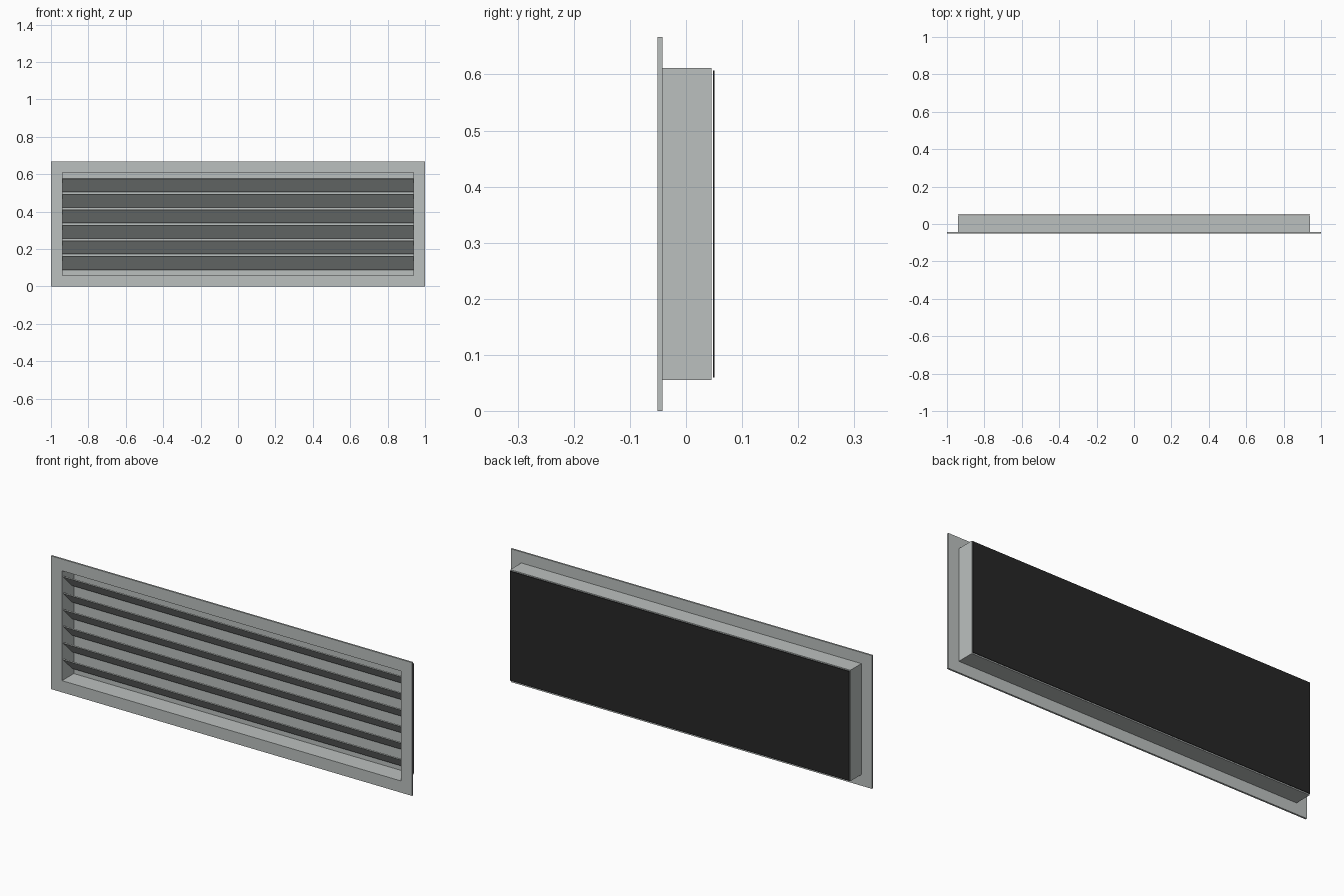
import bpy, bmesh, math
from mathutils import Matrix

if "Cube" in bpy.data.objects:
    bpy.data.objects.remove(bpy.data.objects["Cube"])


def material(name, color):
    m = bpy.data.materials.new(name)
    m.diffuse_color = (*color, 1.0)
    m.use_nodes = True
    m.node_tree.nodes["Principled BSDF"].inputs["Base Color"].default_value = m.diffuse_color
    return m


GREY = material("light grey metal", (0.50, 0.53, 0.52))
BLACK = material("black backing", (0.02, 0.02, 0.02))


def finish(name, bm, mat):
    bmesh.ops.recalc_face_normals(bm, faces=bm.faces)
    me = bpy.data.meshes.new(name)
    bm.to_mesh(me)
    bm.free()
    me.materials.append(mat)
    ob = bpy.data.objects.new(name, me)
    bpy.context.collection.objects.link(ob)
    return ob


def box(name, size, center, mat, tilt=0.0):
    bm = bmesh.new()
    m = (Matrix.Translation(center) @ Matrix.Rotation(tilt, 4, 'X')
         @ Matrix.Diagonal((*size, 1.0)))
    bmesh.ops.create_cube(bm, size=1.0, matrix=m)
    return finish(name, bm, mat)


def ring(name, half_x, half_z, in_x, in_z, y0, y1, mat):
    """Rectangular tube around the y axis, with mitred corners."""
    bm = bmesh.new()
    corners = [(-1, -1), (1, -1), (1, 1), (-1, 1)]
    loops = [[bm.verts.new((sx * hx, y, MID_Z + sz * hz)) for sx, sz in corners]
             for hx, hz, y in ((half_x, half_z, y0), (half_x, half_z, y1),
                               (in_x, in_z, y1), (in_x, in_z, y0))]
    for a in range(4):
        p, q = loops[a], loops[(a + 1) % 4]
        for i in range(4):
            j = (i + 1) % 4
            bm.faces.new((p[i], p[j], q[j], q[i]))
    return finish(name, bm, mat)


MID_Z = 0.3335

# Flat front flange
ring("front_flange", 1.0, MID_Z, 0.939, 0.275, -0.051, -0.042, GREY)

# Shallow housing behind the flange, with its rear wall
ring("housing_walls", 0.942, 0.278, 0.939, 0.275, -0.042, 0.045, GREY)
box("housing_rear_wall", (1.878, 0.003, 0.55), (0, 0.0435, MID_Z), GREY)

# Thin dark sheet on the rear
box("backing_sheet", (1.88, 0.003, 0.548), (0, 0.0495, MID_Z), BLACK)

# Six slanted louvre slats, front edge high
for i in range(6):
    z = MID_Z + (i - 2.5) * 0.083
    box(f"louvre_slat_{i + 1}", (1.878, 0.1, 0.005), (0, -0.005, z), GREY,
        math.radians(-45))
